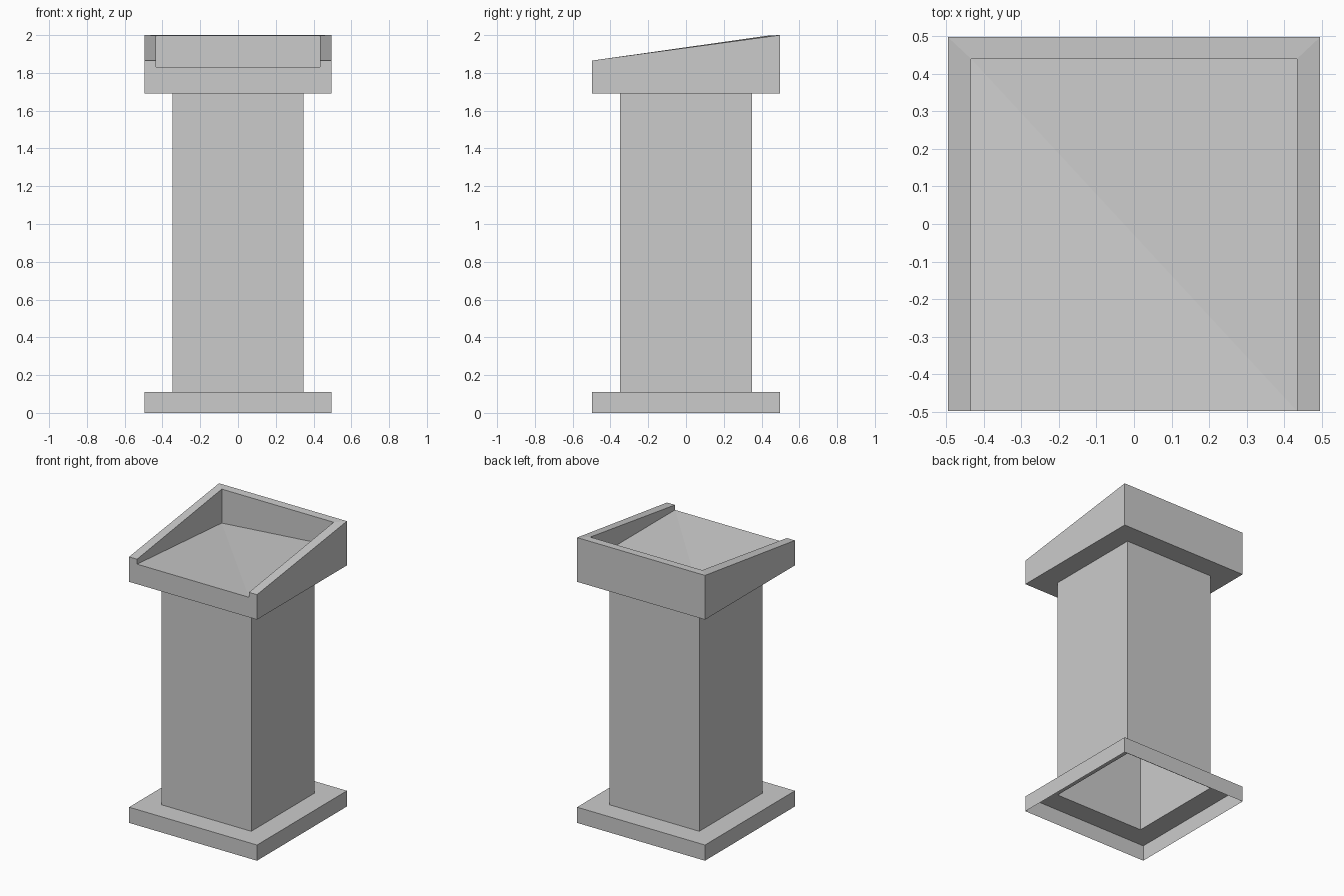
import bpy, bmesh

if "Cube" in bpy.data.objects:
    bpy.data.objects.remove(bpy.data.objects["Cube"])

HALF_X, HALF_Y = 0.496, 0.498      # plinth and desk half sizes
COL_X, COL_Y = 0.348, 0.35         # column half sizes
IN_X, IN_Y = 0.434, 0.44           # inside of the desk rim


def finish(name, bm):
    mesh = bpy.data.meshes.new(name)
    bm.to_mesh(mesh)
    bm.free()
    obj = bpy.data.objects.new(name, mesh)
    bpy.context.collection.objects.link(obj)
    return obj


def ring(bm, hx, hy, z):
    """Rectangular loop, counter-clockwise from the front left corner."""
    return [bm.verts.new((sx * hx, sy * hy, z))
            for sx, sy in ((-1, -1), (1, -1), (1, 1), (-1, 1))]


def bridge(bm, low, high, skip=()):
    for i in range(4):
        if i not in skip:
            j = (i + 1) % 4
            bm.faces.new((low[i], low[j], high[j], high[i]))


def shell(name, sections):
    """Open thin shell through a list of (half x, half y, z) sections."""
    bm = bmesh.new()
    rings = [ring(bm, *s) for s in sections]
    for low, high in zip(rings, rings[1:]):
        bridge(bm, low, high)
    return finish(name, bm)


# Hollow plinth, open underneath, with a ledge in to the column
shell("base", [(HALF_X, HALF_Y, 0), (HALF_X, HALF_Y, 0.11), (COL_X, COL_Y, 0.11)])

# Hollow square column
shell("column", [(COL_X, COL_Y, 0.11), (COL_X, COL_Y, 1.69)])

# Sloped desk: underside ledge, outer walls, raised rim and recessed top
bm = bmesh.new()
neck = ring(bm, COL_X, COL_Y, 1.69)
bottom = ring(bm, HALF_X, HALF_Y, 1.69)
outer = ring(bm, HALF_X, HALF_Y, 1.865)
inner = ring(bm, IN_X, IN_Y, 1.865)
floor = ring(bm, IN_X, IN_Y, 1.83)
for v in outer[2:]:
    v.co.z = 2.0
for v in inner[2:]:
    v.co.z = 1.998
for v in inner[:2] + floor[:2]:
    v.co.y = -HALF_Y               # recess runs out through the front
floor[3].co.z = 1.76               # the recess dips at its back left corner
bridge(bm, neck, bottom)
bridge(bm, bottom, outer, skip=(0,))
bridge(bm, outer, inner, skip=(0,))
bridge(bm, inner, floor, skip=(0,))
bm.faces.new((floor[0], floor[1], floor[3]))
bm.faces.new((floor[1], floor[2], floor[3]))
# Front face with the notch for the recess
bm.faces.new((bottom[0], bottom[1], outer[1], inner[1],
              floor[1], floor[0], inner[0], outer[0]))
finish("desk_top", bm)
